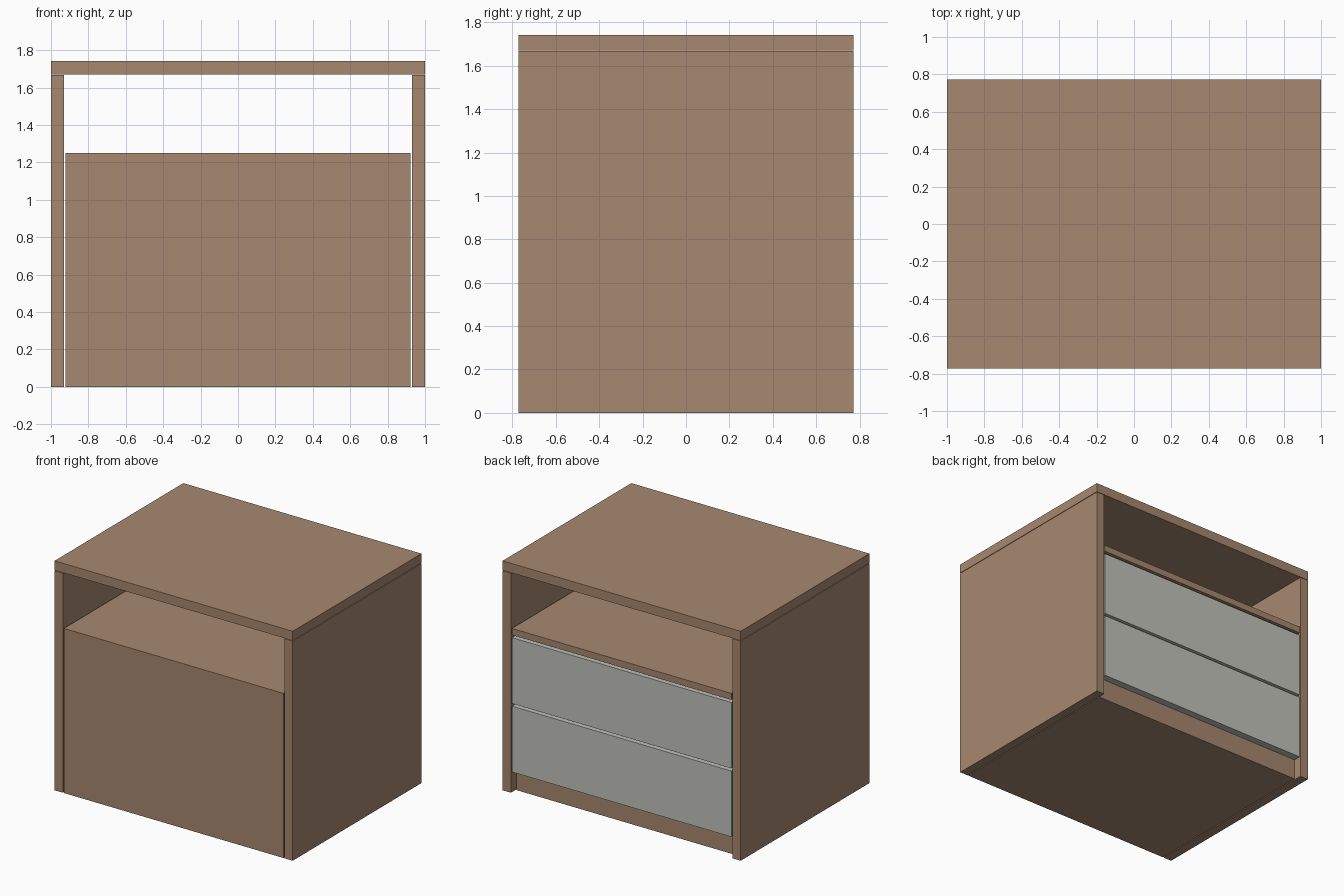
import bpy

if "Cube" in bpy.data.objects:
    bpy.data.objects.remove(bpy.data.objects["Cube"])


def material(name, rgb):
    m = bpy.data.materials.new(name)
    m.diffuse_color = (*rgb, 1.0)
    m.use_nodes = True
    m.node_tree.nodes["Principled BSDF"].inputs["Base Color"].default_value = m.diffuse_color
    return m


wood = material("brown wood", (0.385, 0.246, 0.162))
grey = material("pale grey", (0.527, 0.539, 0.491))


def board(name, x, y, z, mat):
    """Box given by its (min, max) range along each axis."""
    bpy.ops.mesh.primitive_cube_add(
        size=1, location=[(a + b) / 2 for a, b in (x, y, z)])
    ob = bpy.context.object
    ob.name = name
    ob.scale = [b - a for a, b in (x, y, z)]
    bpy.ops.object.transform_apply(location=False, rotation=False, scale=True)
    ob.data.materials.append(mat)
    return ob


D = 0.772      # half depth
W = 0.922      # half width of the inner cabinet
RECESS = 0.715  # plane behind the drawer fronts

# Outer shell: top and two sides
board("top_panel", (-1, 1), (-D, D), (1.671, 1.742), wood)
for side, label in ((-1, "left"), (1, "right")):
    xs = sorted((side * 0.93, side * 1.0))
    board(label + "_side_panel", xs, (-D, D), (0, 1.667), wood)

# Inner cabinet: body with recessed plinth face, and flush shelf on top
board("cabinet_body", (-W, W), (-D, RECESS), (0, 1.20), wood)
board("shelf", (-W, W), (-D, D), (1.20, 1.25), wood)

# Two drawer fronts on the back (+y) side
for i, z in enumerate((0.16, 0.68)):
    board(f"drawer_front_{i + 1}", (-W, W), (RECESS, D), (z, z + 0.5), grey)
